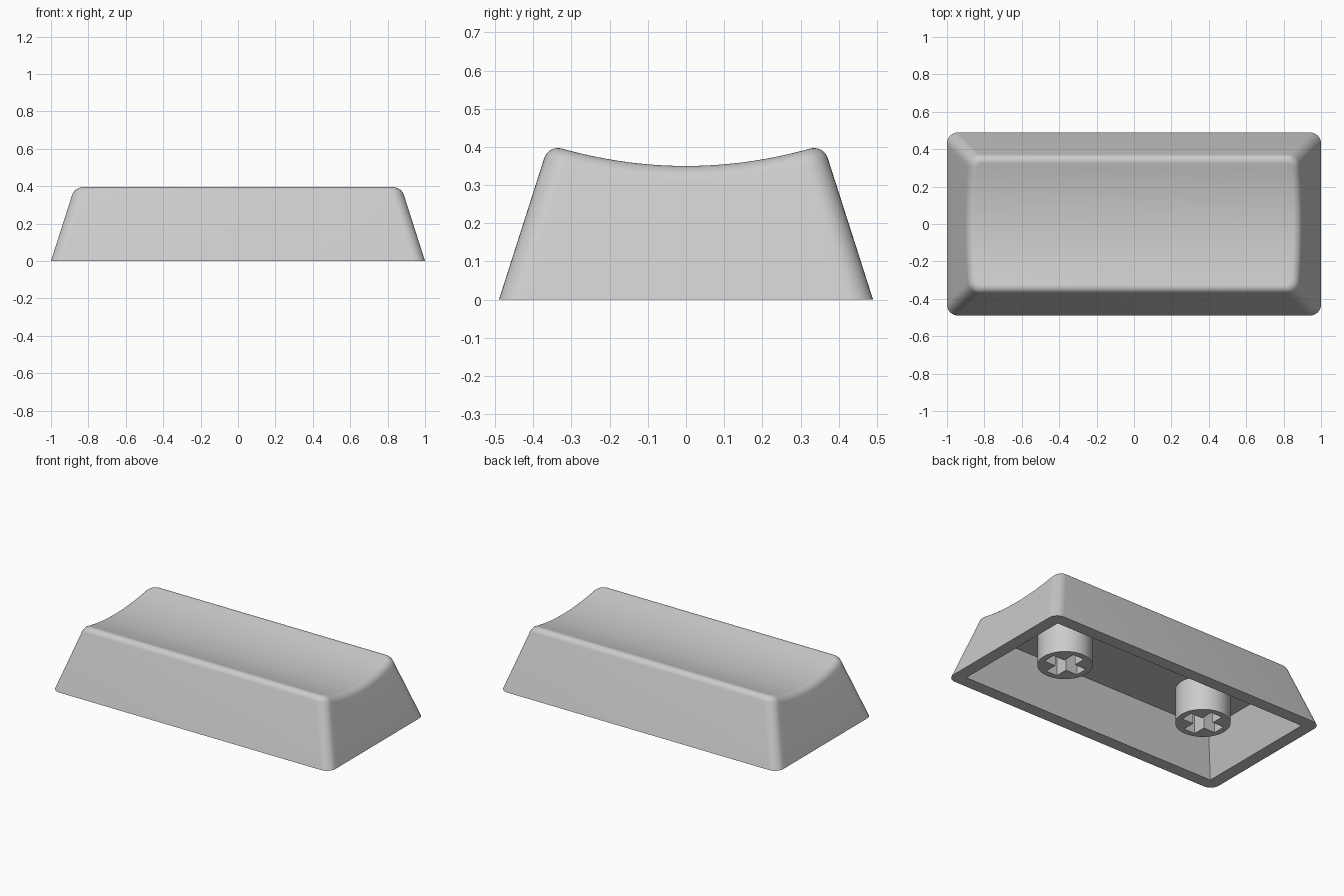
import bpy, bmesh, math
from mathutils import Vector

if "Cube" in bpy.data.objects:
    bpy.data.objects.remove(bpy.data.objects["Cube"])

HALF_X, HALF_Y = 1.0, 0.49     # base half sizes
DRAFT = 0.32                   # inward lean of the walls per unit of height
CORNER, FILLET = 0.06, 0.036   # vertical corner radius, top edge rounding
WALL, CEILING = 0.08, 0.27     # shell thickness at the rim, cavity height

plastic = bpy.data.materials.new("grey_plastic")
plastic.diffuse_color = (0.6, 0.6, 0.6, 1)
plastic.use_nodes = True
plastic.node_tree.nodes["Principled BSDF"].inputs["Base Color"].default_value = plastic.diffuse_color


def finish(name, mesh):
    obj = bpy.data.objects.new(name, mesh)
    bpy.context.collection.objects.link(obj)
    mesh.materials.clear()
    mesh.materials.append(plastic)
    bpy.ops.object.select_all(action='DESELECT')
    obj.select_set(True)
    bpy.context.view_layer.objects.active = obj
    bpy.ops.object.shade_smooth_by_angle(angle=math.radians(30))
    return obj


def dish(y):
    """Height of the scooped top surface."""
    return 0.35 + y * y / 2.32


# Rounded rectangle outline: (corner sign x, fraction y, normal x, normal y)
ARC, SIDE = 8, 24
outline, arc_start = [], []
for k, (sx, sy) in enumerate([(1, -1), (1, 1), (-1, 1), (-1, -1)]):
    arc_start.append(len(outline))
    for j in range(ARC + 1):
        a = math.radians(90 * (k - 1 + j / ARC))
        outline.append((sx, sy, math.cos(a), math.sin(a)))
    if k % 2 == 0:             # subdivide the short ends to follow the scoop
        for j in range(1, SIDE):
            outline.append((sx, sy * (1 - 2 * j / SIDE), sx, 0))
N = len(outline)


def place(spec, height, radius, z):
    cx, cy, nx, ny = spec
    inset = DRAFT * height + CORNER
    return Vector(((HALF_X - inset) * cx + radius * nx,
                   (HALF_Y - inset) * cy + radius * ny, z))


def wall_profile(spec, steps=8):
    """Base point, then the rounded edge from the wall onto the scoop."""
    zc = 0.38
    for _ in range(10):
        zc = dish(place(spec, zc, CORNER, 0).y)
    p0 = place(spec, zc - FILLET, CORNER, zc - FILLET)
    p1 = place(spec, zc, CORNER, zc)
    p2 = place(spec, zc, CORNER - FILLET, 0)
    p2.z = dish(p2.y)
    points, w = [place(spec, 0, CORNER, 0)], 0.75
    for i in range(steps + 1):
        t = i / steps
        a, b, c = (1 - t) ** 2, 2 * w * t * (1 - t), t * t
        points.append((p0 * a + p1 * b + p2 * c) / (a + b + c))
    return points


# Cap shell
bm = bmesh.new()
columns = [[bm.verts.new(p) for p in wall_profile(s)] for s in outline]
for i in range(N):                                   # outer walls and fillet
    a, b = columns[i], columns[(i + 1) % N]
    for j in range(len(a) - 1):
        bm.faces.new((a[j], b[j], b[j + 1], a[j + 1]))
for i in range(N // 2 - 1):                          # scooped top strips
    bm.faces.new((columns[i][-1], columns[i + 1][-1],
                  columns[N - 2 - i][-1], columns[N - 1 - i][-1]))


def cavity_ring(z):
    x, y = HALF_X - WALL - DRAFT * z, HALF_Y - WALL - DRAFT * z
    return [bm.verts.new(p) for p in ((x, -y, z), (x, y, z), (-x, y, z), (-x, -y, z))]


low, high = cavity_ring(0), cavity_ring(CEILING)
for k in range(4):                                   # rim and inner walls
    n = (k + 1) % 4
    end = arc_start[n] if n else N
    rim = [columns[i % N][0] for i in range(arc_start[k], end + 1)]
    bm.faces.new(rim + [low[n], low[k]])
    bm.faces.new((low[k], low[n], high[n], high[k]))
bm.faces.new(high)                                   # cavity ceiling
bmesh.ops.recalc_face_normals(bm, faces=bm.faces[:])
shell = bpy.data.meshes.new("cap_shell")
bm.to_mesh(shell)
bm.free()
finish("cap_shell", shell)

# Mounting stems: round posts with a cross-shaped socket
STEM_Z, STEM_R = 0.05, 0.16
L, W = 0.122, 0.04
circle = [(STEM_R * math.cos(math.tau * i / 48), STEM_R * math.sin(math.tau * i / 48))
          for i in range(48)]
quarter = [(L, -W), (L, W), (W, W)]
cross = []
for k in range(4):
    c, s = round(math.cos(k * math.pi / 2)), round(math.sin(k * math.pi / 2))
    cross += [(c * x - s * y, s * x + c * y) for x, y in quarter]

for side, x in (("left", -0.52), ("right", 0.52)):
    curve = bpy.data.curves.new("stem_profile", 'CURVE')
    curve.dimensions, curve.fill_mode = '2D', 'BOTH'
    curve.extrude = (CEILING + 0.005 - STEM_Z) / 2
    for loop in (circle, cross):
        spline = curve.splines.new('POLY')
        spline.points.add(len(loop) - 1)
        for point, (px, py) in zip(spline.points, loop):
            point.co = (px, py, 0, 1)
        spline.use_cyclic_u = True
    helper = bpy.data.objects.new("stem_helper", curve)
    bpy.context.collection.objects.link(helper)
    graph = bpy.context.evaluated_depsgraph_get()
    mesh = bpy.data.meshes.new_from_object(helper.evaluated_get(graph))
    bpy.data.objects.remove(helper)
    bm = bmesh.new()
    bm.from_mesh(mesh)
    bmesh.ops.remove_doubles(bm, verts=bm.verts[:], dist=1e-5)
    bmesh.ops.recalc_face_normals(bm, faces=bm.faces[:])
    bm.to_mesh(mesh)
    bm.free()
    stem = finish(side + "_stem", mesh)
    stem.location = (x, 0, (STEM_Z + CEILING + 0.005) / 2)
